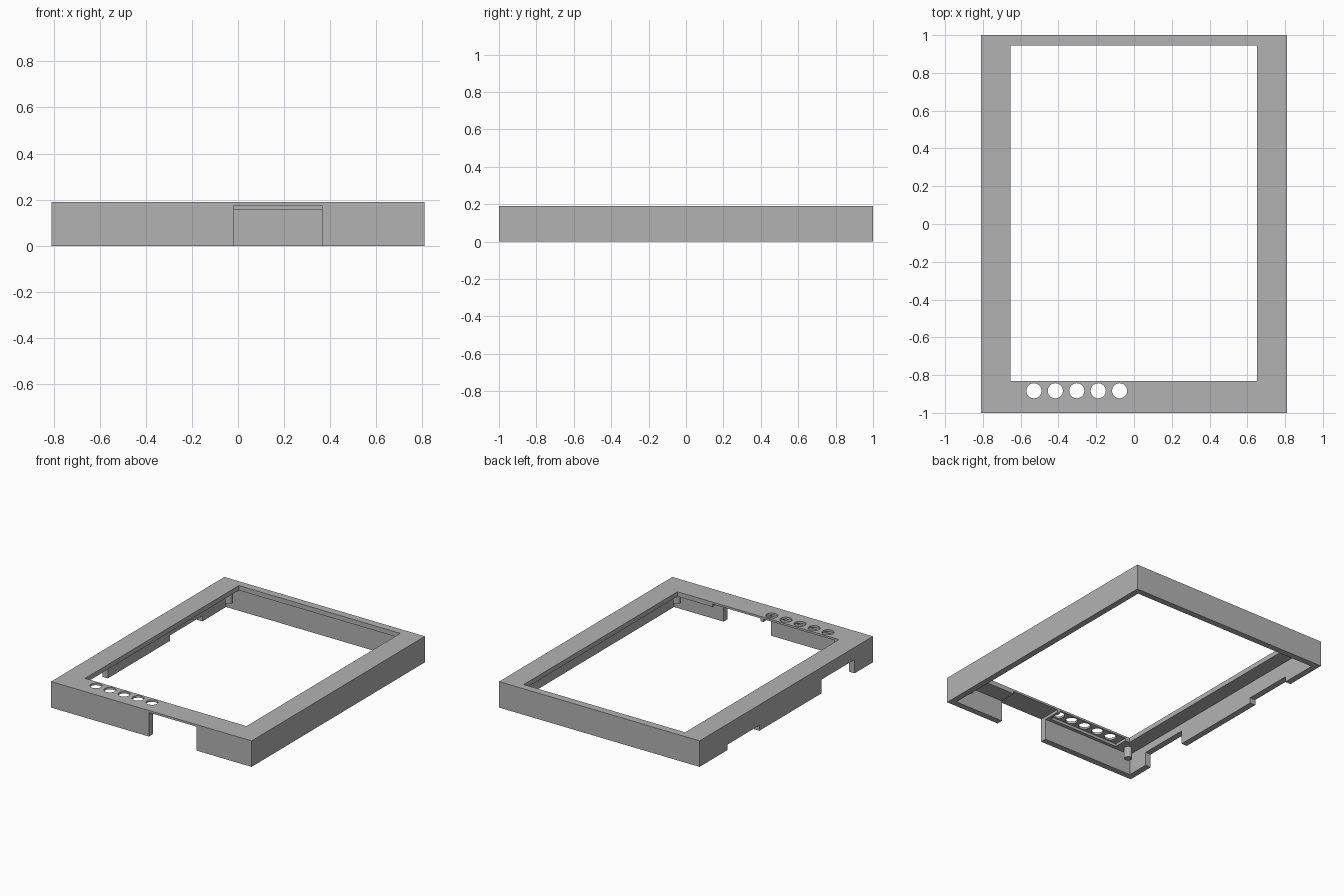
import bpy

if "Cube" in bpy.data.objects:
    bpy.data.objects.remove(bpy.data.objects["Cube"], do_unlink=True)

grey = bpy.data.materials.new("plain_grey")
grey.use_nodes = True
colour = (0.45, 0.45, 0.45, 1)
grey.diffuse_color = colour
grey.node_tree.nodes["Principled BSDF"].inputs["Base Color"].default_value = colour

HEIGHT, UNDERSIDE, THIN = 0.19, 0.155, 0.175   # shell top, plate underside, thinned plate


def box(name, x, y, z):
    """Box from (min, max) ranges."""
    bpy.ops.mesh.primitive_cube_add(size=1)
    ob = bpy.context.object
    ob.name = name
    ob.location = [(a + b) / 2 for a, b in (x, y, z)]
    ob.scale = [b - a for a, b in (x, y, z)]
    bpy.ops.object.transform_apply(location=True, rotation=False, scale=True)
    ob.data.materials.append(grey)
    return ob


def cylinder(name, x, y, z, radius):
    bpy.ops.mesh.primitive_cylinder_add(vertices=32, radius=radius, depth=z[1] - z[0],
                                        location=(x, y, sum(z) / 2))
    ob = bpy.context.object
    ob.name = name
    ob.data.materials.append(grey)
    return ob


def cut(target, cutter):
    mod = target.modifiers.new("cut", "BOOLEAN")
    mod.operation, mod.solver, mod.object = "DIFFERENCE", "EXACT", cutter
    bpy.context.view_layer.objects.active = target
    bpy.ops.object.modifier_apply(modifier=mod.name)
    bpy.data.objects.remove(cutter, do_unlink=True)


# Bezel shell, hollow from below with a display opening
bezel = box("bezel_frame", (-0.81, 0.81), (-1, 1), (0, HEIGHT))
cut(bezel, box("cavity", (-0.765, 0.765), (-0.955, 0.955), (-0.1, UNDERSIDE)))
cut(bezel, box("display_opening", (-0.655, 0.65), (-0.83, 0.945), (0.1, 0.3)))

# Front connector notch, running under the plate to the opening
cut(bezel, box("front_notch", (-0.02, 0.365), (-1.1, -0.8), (-0.1, THIN)))

# Thinned pocket and row of round button holes
cut(bezel, box("button_pocket", (-0.62, -0.045), (-0.93, -0.8), (0.1, THIN)))
for i in range(5):
    cut(bezel, cylinder("button_hole", -0.53 + i * 0.1135, -0.883, (0.1, 0.3), 0.04))

# Side wall notches: a deep one and a shallow one
for y, top in (((-0.79, -0.41), 0.1), ((0.31, 0.68), 0.04)):
    cut(bezel, box("side_notch", (-0.9, -0.74), y, (-0.1, top)))

# Mounting pegs under the four corners
for side, sx in (("right", -1), ("left", 1)):
    for end, sy in (("front", -1), ("back", 1)):
        peg = cylinder(f"{end}_{side}_peg", 0.70 * sx, 0.895 * sy, (0.075, UNDERSIDE + 0.005), 0.027)
        bpy.ops.object.shade_smooth_by_angle()
